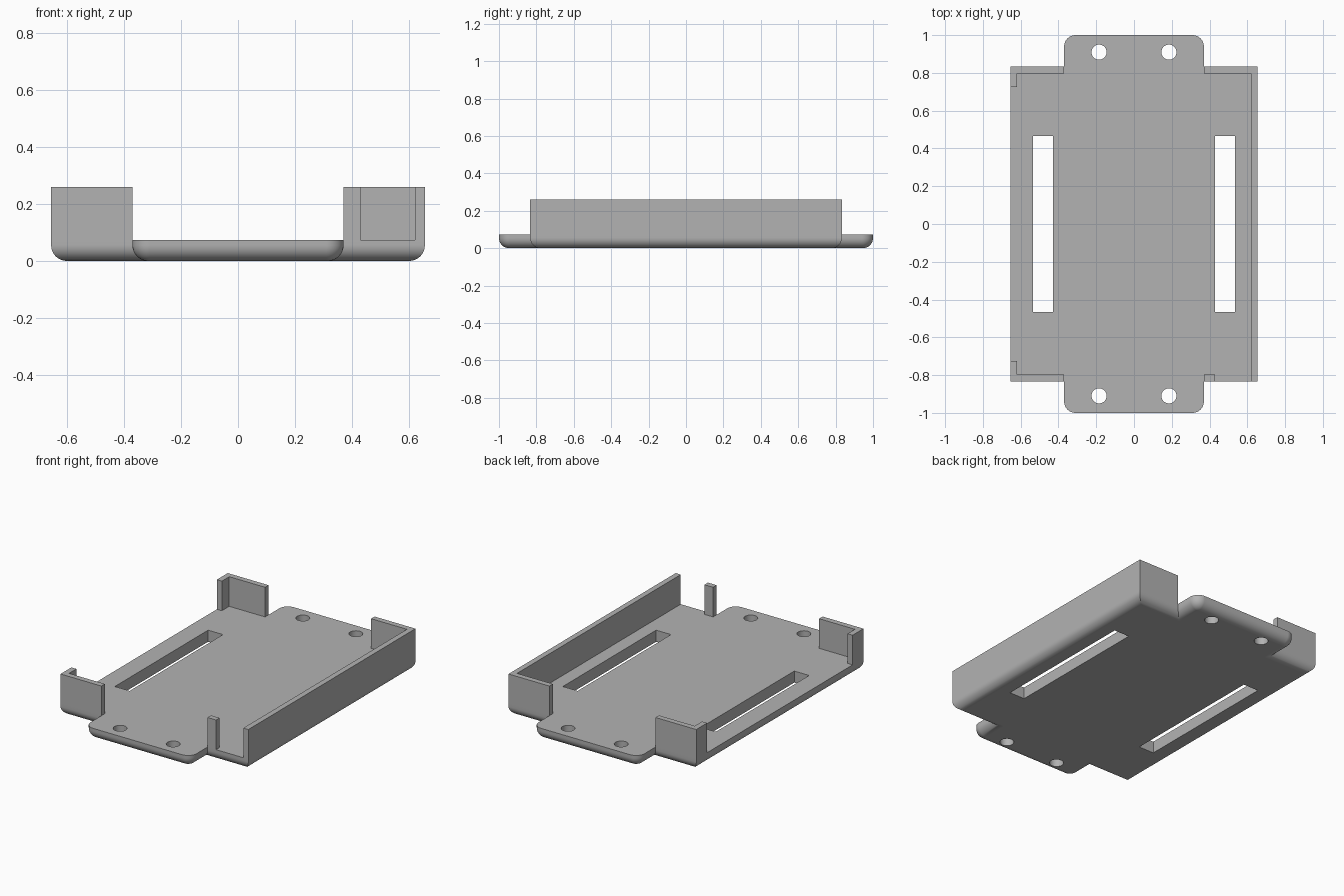
import bpy
import bmesh
import math

if "Cube" in bpy.data.objects:
    bpy.data.objects.remove(bpy.data.objects["Cube"], do_unlink=True)

# Main dimensions
BODY_X, BODY_Y = 0.655, 0.833
TAB_X, TAB_Y, TAB_R = 0.37, 1.0, 0.06
FLOOR, TOP, WALL = 0.073, 0.26, 0.035
FILLET, STEPS = 0.055, 8

grey = bpy.data.materials.new("plain grey")
grey.use_nodes = True
colour = (0.45, 0.45, 0.45, 1)
grey.diffuse_color = colour
grey.node_tree.nodes["Principled BSDF"].inputs["Base Color"].default_value = colour


def loft(name, rings):
    """Solid through a stack of outlines, each given as (points, z)."""
    bm = bmesh.new()
    loops = [[bm.verts.new((x, y, z)) for x, y in pts] for pts, z in rings]
    for low, high in zip(loops, loops[1:]):
        for i in range(len(low)):
            j = (i + 1) % len(low)
            bm.faces.new((low[i], low[j], high[j], high[i]))
    bm.faces.new(loops[0][::-1])
    bm.faces.new(loops[-1])
    bmesh.ops.recalc_face_normals(bm, faces=bm.faces)
    mesh = bpy.data.meshes.new(name)
    bm.to_mesh(mesh)
    bm.free()
    mesh.materials.append(grey)
    obj = bpy.data.objects.new(name, mesh)
    bpy.context.collection.objects.link(obj)
    return obj


def prism(name, pts, bottom, top):
    return loft(name, [(pts, bottom), (pts, top)])


def rectangle(x0, x1, y0, y1):
    return [(x0, y0), (x1, y0), (x1, y1), (x0, y1)]


def outline(d):
    """Plate outline with rounded end tabs, inset by d."""
    q = [(BODY_X - d, BODY_Y - d), (TAB_X - d, BODY_Y - d)]
    for i in range(STEPS + 1):
        a = math.pi / 2 * i / STEPS
        q.append((TAB_X - TAB_R + (TAB_R - d) * math.cos(a),
                  TAB_Y - TAB_R + (TAB_R - d) * math.sin(a)))
    half = q + [(-x, y) for x, y in reversed(q)]
    return half + [(-x, -y) for x, y in half]


# Floor plate with a rounded lower edge
rings = []
for i in range(STEPS + 1):
    a = math.pi / 2 * i / STEPS
    rings.append((outline(FILLET * (1 - math.sin(a))), FILLET * (1 - math.cos(a))))
rings.append((outline(0), FLOOR))
plate = loft("floor_plate", rings)

# Strap slots and screw holes cut through the plate
cutters = []
for sx in (-1, 1):
    cx = sx * 0.482
    cutters.append(prism("slot_cutter", rectangle(cx - 0.052, cx + 0.052, -0.465, 0.465), -0.1, 0.2))
    for sy in (-1, 1):
        circle = [(sx * 0.185 + 0.04 * math.cos(math.tau * i / 32),
                   sy * 0.91 + 0.04 * math.sin(math.tau * i / 32)) for i in range(32)]
        cutters.append(prism("hole_cutter", circle, -0.1, 0.2))

bpy.context.view_layer.objects.active = plate
for cutter in cutters:
    cutter.hide_render = True
    mod = plate.modifiers.new("cut", "BOOLEAN")
    mod.operation = "DIFFERENCE"
    mod.solver = "EXACT"
    mod.object = cutter
    bpy.ops.object.modifier_apply(modifier=mod.name)
    bpy.data.objects.remove(cutter, do_unlink=True)

bpy.ops.object.select_all(action="DESELECT")
plate.select_set(True)
bpy.ops.object.shade_smooth_by_angle(angle=math.radians(30))
normals = plate.modifiers.new("normals", "WEIGHTED_NORMAL")
normals.keep_sharp = True

# Closed left side wall, turning the corner at the back
inner_x, inner_y = BODY_X - WALL, BODY_Y - WALL
prism("left_wall", [(BODY_X, -BODY_Y), (BODY_X, BODY_Y), (TAB_X, BODY_Y),
                    (TAB_X, inner_y), (inner_x, inner_y), (inner_x, -BODY_Y)], FLOOR, TOP)

# Front post beside the cable gap
prism("front_post", rectangle(TAB_X, 0.43, -BODY_Y, -inner_y), FLOOR, TOP)

# Corner brackets on the open right side
for name, s in (("back_right_corner", 1), ("front_right_corner", -1)):
    lip = 0.725
    prism(name, [(-BODY_X, s * lip), (-BODY_X, s * BODY_Y), (-TAB_X, s * BODY_Y),
                 (-TAB_X, s * inner_y), (-inner_x, s * inner_y), (-inner_x, s * lip)], FLOOR, TOP)
